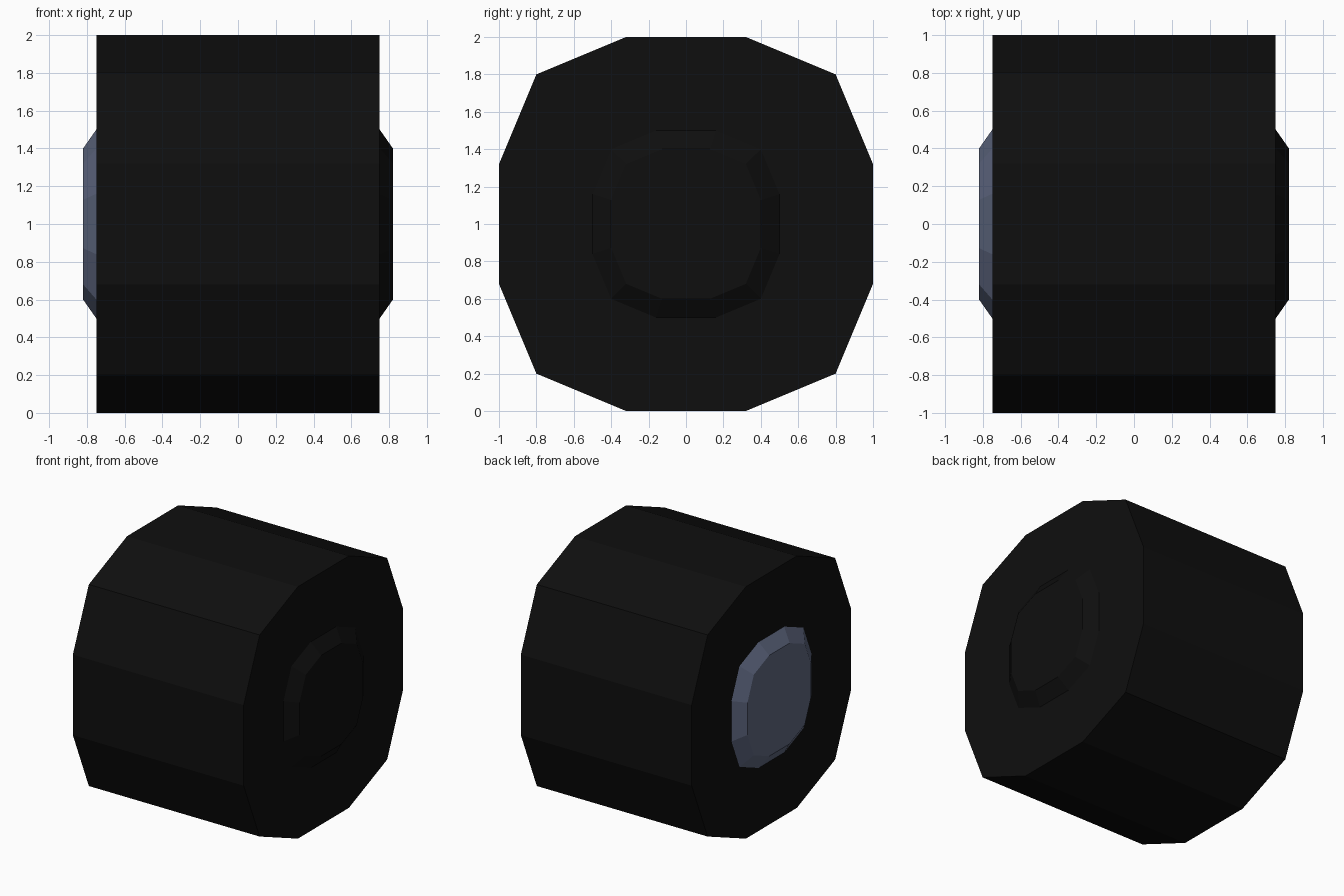
import bpy

if "Cube" in bpy.data.objects:
    bpy.data.objects.remove(bpy.data.objects["Cube"])

# materials
def mat(name, rgb):
    m = bpy.data.materials.new(name)
    m.diffuse_color = (*rgb, 1)
    m.use_nodes = True
    m.node_tree.nodes["Principled BSDF"].inputs["Base Color"].default_value = m.diffuse_color
    return m

rubber = mat("black_rubber", (0.0045, 0.0045, 0.0045))
metal = mat("blue_grey_metal", (0.112, 0.135, 0.215))

# twelve-sided unit outline shared by tyre and hub caps (y, z)
QUARTER = [(1, 0.32), (0.8, 0.8), (0.32, 1)]
OUTLINE = (QUARTER + [(-y, z) for y, z in reversed(QUARTER)]
           + [(-y, -z) for y, z in QUARTER]
           + [(y, -z) for y, z in reversed(QUARTER)])

def loft(name, rings, material):
    """Skin outline rings given as (x, radius), closing both ends."""
    n = len(OUTLINE)
    verts = [(x, y * r, 1 + z * r) for x, r in rings for y, z in OUTLINE]
    faces = [list(range(n))[::-1], [n * (len(rings) - 1) + i for i in range(n)]]
    for k in range(len(rings) - 1):
        for i in range(n):
            j = (i + 1) % n
            faces.append([k * n + i, k * n + j, (k + 1) * n + j, (k + 1) * n + i])
    mesh = bpy.data.meshes.new(name)
    mesh.from_pydata(verts, [], faces)
    mesh.materials.append(material)
    mesh.update()
    ob = bpy.data.objects.new(name, mesh)
    bpy.context.collection.objects.link(ob)
    return ob

# tyre body
loft("tyre", [(-0.75, 1), (0.75, 1)], rubber)
# outer metal hub cap (left) and inner black hub (right)
loft("outer_hub_cap", [(-0.82, 0.4), (-0.75, 0.5)], metal)
loft("inner_hub", [(0.75, 0.5), (0.82, 0.4)], rubber)
